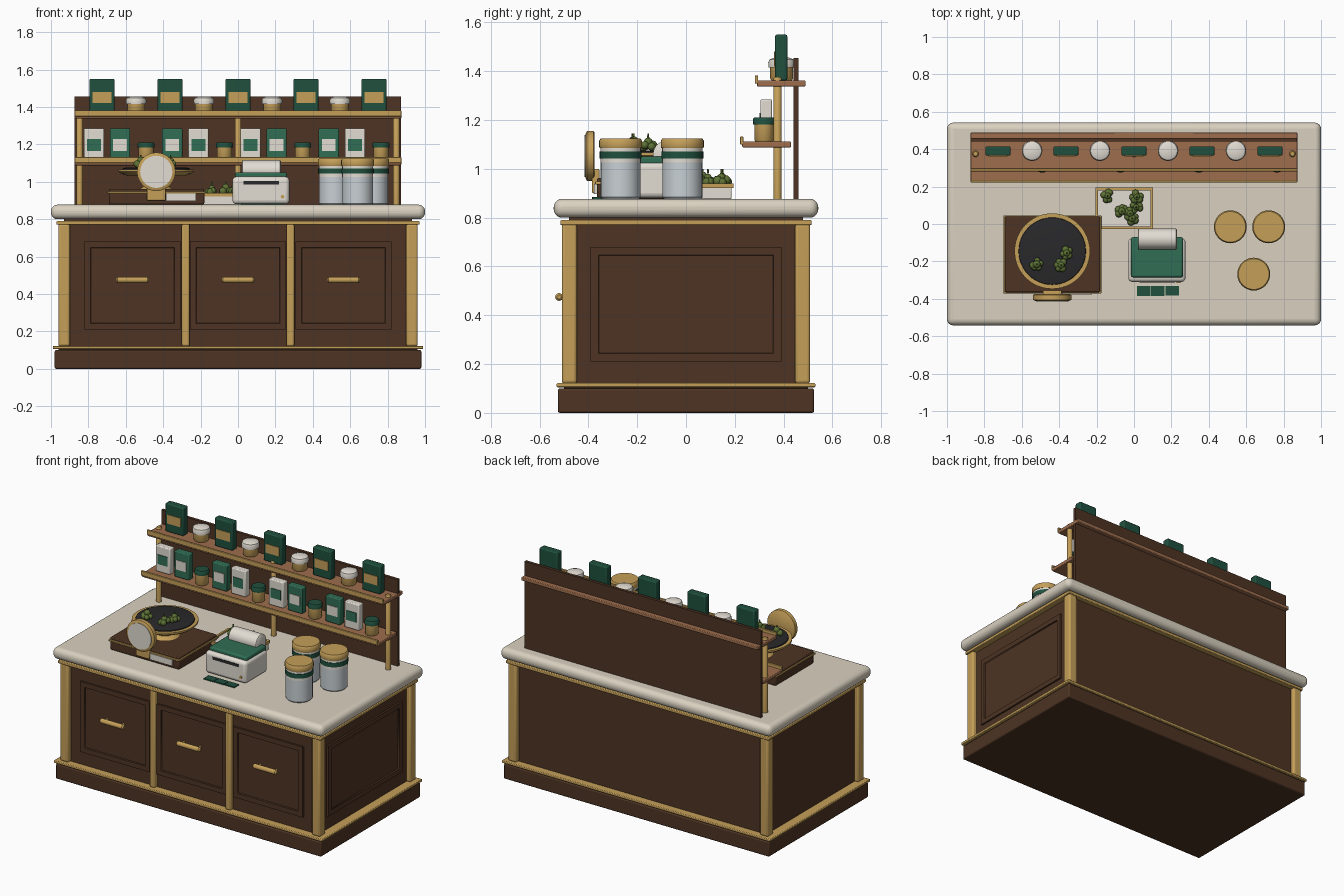
import bpy, bmesh, math, random
from mathutils import Vector

if "Cube" in bpy.data.objects:
    bpy.data.objects.remove(bpy.data.objects["Cube"])

random.seed(4)


def mat(name, r, g, b):
    m = bpy.data.materials.new(name)
    m.diffuse_color = (r, g, b, 1)
    m.use_nodes = True
    m.node_tree.nodes["Principled BSDF"].inputs["Base Color"].default_value = m.diffuse_color
    return m


BROWN = mat("dark walnut", 0.075, 0.034, 0.017)
GOLD = mat("brass", 0.56, 0.35, 0.10)
CREAM = mat("cream stone", 0.70, 0.64, 0.53)
DGREEN = mat("deep green", 0.014, 0.080, 0.048)
GREEN = mat("mid green", 0.030, 0.155, 0.090)
WOOD = mat("light wood", 0.34, 0.155, 0.075)
BLACK = mat("charcoal", 0.022, 0.022, 0.024)
SILVER = mat("pale silver", 0.58, 0.63, 0.66)
LEAF = mat("leaf green", 0.11, 0.17, 0.035)
WHITE = mat("warm white", 0.76, 0.72, 0.65)


def finish(bm, name, m, bevel=0, segs=2):
    me = bpy.data.meshes.new(name)
    bmesh.ops.recalc_face_normals(bm, faces=bm.faces)
    bm.to_mesh(me)
    bm.free()
    ob = bpy.data.objects.new(name, me)
    bpy.context.collection.objects.link(ob)
    me.materials.append(m)
    if bevel:
        b = ob.modifiers.new("bevel", 'BEVEL')
        b.width, b.segments = bevel, segs
    bpy.ops.object.select_all(action='DESELECT')
    ob.select_set(True)
    bpy.context.view_layer.objects.active = ob
    bpy.ops.object.shade_smooth_by_angle(angle=math.radians(40))
    return ob


def box(name, x0, x1, y0, y1, z0, z1, m, bevel=0, segs=2):
    bm = bmesh.new()
    bmesh.ops.create_cube(bm, size=1)
    for v in bm.verts:
        v.co = ((x0 + x1) / 2 + v.co.x * (x1 - x0), (y0 + y1) / 2 + v.co.y * (y1 - y0),
                (z0 + z1) / 2 + v.co.z * (z1 - z0))
    return finish(bm, name, m, bevel, segs)


def lathe(name, profile, loc, m, axis='Z', n=32):
    """Revolve (radius, height) points around an axis; ends are capped."""
    bm = bmesh.new()
    rings = []
    for r, h in profile:
        ring = []
        for i in range(n):
            a = 2 * math.pi * i / n
            c, s = r * math.cos(a), r * math.sin(a)
            p = {'Z': (c, s, h), 'Y': (c, h, s), 'X': (h, c, s)}[axis]
            ring.append(bm.verts.new(Vector(p) + Vector(loc)))
        rings.append(ring)
    for a, b in zip(rings, rings[1:]):
        for i in range(n):
            bm.faces.new((a[i], a[(i + 1) % n], b[(i + 1) % n], b[i]))
    bm.faces.new(rings[0])
    bm.faces.new(rings[-1])
    return finish(bm, name, m)


def recessed_panel(name, x0, x1, y0, y1, z0, z1, normal):
    """Slab whose outer face has an inset, recessed field."""
    ob = box(name, x0, x1, y0, y1, z0, z1, BROWN)
    bm = bmesh.new()
    bm.from_mesh(ob.data)
    f = max(bm.faces, key=lambda f: f.normal.dot(Vector(normal)))
    bmesh.ops.inset_region(bm, faces=[f], thickness=0.046)
    bmesh.ops.inset_region(bm, faces=[f], thickness=0.004, depth=-0.008)
    bm.to_mesh(ob.data)
    bm.free()


# Cabinet
box("plinth", -.98, .98, -.525, .525, 0, .10, BROWN, .008)
box("base_trim", -.99, .99, -.53, .53, .105, .122, GOLD, .004)
box("plinth_core", -.96, .96, -.50, .50, .09, .11, BROWN)
box("cabinet_body", -.93, .93, -.48, .48, .12, .80, BROWN)
box("top_trim", -.97, .97, -.515, .515, .77, .79, GOLD, .004)
box("countertop", -1, 1, -.542, .542, .80, .877, CREAM, .034, 5)
for sx in (-1, 1):
    for sy in (-1, 1):
        x, y = sx * .93, sy * .478
        box("corner_post", x - .031, x + .031, y - .031, y + .031, .12, .775, GOLD, .012, 3)
    box("front_divider", sx * .28 - .021, sx * .28 + .021, -.508, -.47, .12, .775, GOLD, .01, 3)

# Drawers with bar handles, and the right side panel
for x in (-.565, 0, .565):
    recessed_panel("drawer_front", x - .257, x + .257, -.492, -.475, .21, .68, (0, -1, 0))
    lathe("drawer_handle", [(.009, -.088), (.016, -.08), (.016, .08), (.009, .088)],
          (x, -.52, .475), GOLD, 'X', 16)
    for s in (-.06, .06):
        lathe("handle_peg", [(.008, -.52), (.008, -.475)], (x + s, 0, .475), GOLD, 'Y', 10)
recessed_panel("side_panel", .925, .942, -.392, .392, .21, .68, (1, 0, 0))

# Shelf unit
box("shelf_back", -.875, .872, .44, .46, .877, 1.455, BROWN)
for name, y, z in (("lower_shelf", .23, 1.088), ("upper_shelf", .29, 1.338)):
    box(name, -.873, .873, y, y + .2, z, z + .024, WOOD, .004)
    box(name + "_lip", -.873, .873, y - .008, y + .006, z + .012, z + .044, GOLD, .003)
for x in (-.847, 0, .847):
    lathe("shelf_post", [(.017, .877), (.017, 1.37), (.012, 1.376)], (x, .375, 0), GOLD, n=16)

# Upper shelf: tall cartons and lidded jars
for i in range(5):
    x = (i - 2) * .3635
    box("tall_carton", x - .067, x + .067, .365, .415, 1.362, 1.55, DGREEN, .007)
    box("carton_label", x - .05, x + .05, .361, .367, 1.42, 1.48, GOLD)
for x in (-.545, -.182, .182, .545):
    lathe("shelf_jar", [(.042, 1.362), (.047, 1.37), (.047, 1.425)], (x, .392, 0), GOLD)
    lathe("shelf_jar_lid", [(.054, 1.415), (.055, 1.435), (.050, 1.448), (.03, 1.456)],
          (x, .392, 0), WHITE)

# Lower shelf: small packets and jars
for i, kind in enumerate("WGJGWJWGJGWJ"):
    x = -.77 + i * .1395
    if kind == "J":
        lathe("small_jar", [(.036, 1.112), (.04, 1.118), (.04, 1.188)], (x, .32, 0), GOLD)
        lathe("small_jar_lid", [(.045, 1.182), (.045, 1.205), (.04, 1.211)], (x, .32, 0), DGREEN)
    else:
        a, b = (WHITE, GREEN) if kind == "W" else (GREEN, WHITE)
        box("packet", x - .054, x + .054, .305, .352, 1.112, 1.285, a, .006)
        box("packet_label", x - .037, x + .037, .301, .307, 1.165, 1.228, b)

# Canisters
for x, y in ((.515, -.015), (.72, -.015), (.64, -.268)):
    lathe("canister", [(.076, .877), (.082, .884), (.082, 1.03)], (x, y, 0), SILVER)
    lathe("canister_neck", [(.083, 1.025), (.083, 1.088)], (x, y, 0), WHITE)
    lathe("canister_band", [(.086, 1.043), (.086, 1.072)], (x, y, 0), DGREEN)
    lathe("canister_lid", [(.086, 1.085), (.088, 1.09), (.088, 1.115), (.082, 1.124)],
          (x, y, 0), GOLD)

# Weighing scale
sx, sy = -.437, -.145
box("scale_base", -.69, -.18, -.365, .04, .877, .945, BROWN, .01)
box("scale_trim", -.697, -.175, -.372, .046, .936, .948, GOLD, .003)
box("scale_top", -.69, -.182, -.365, .04, .94, .962, BROWN, .006)
box("scale_plate", -.385, -.225, -.376, -.362, .897, .938, WHITE)
lathe("scale_stem", [(.09, .96), (.06, .98), (.06, 1.04)], (sx, sy, 0), GOLD)
lathe("scale_pan", [(.15, 1.03), (.19, 1.045), (.202, 1.055), (.202, 1.066), (.18, 1.066)],
      (sx, sy, 0), GOLD, n=48)
lathe("pan_surface", [(.182, 1.06), (.178, 1.072), (.165, 1.075)], (sx, sy, 0), BLACK, n=48)
lathe("dial_case", [(.097, -.375), (.103, -.38), (.103, -.405), (.092, -.411)],
      (sx, 0, 1.053), GOLD, 'Y')
lathe("dial_face", [(.086, -.405), (.086, -.415)], (sx, 0, 1.053), WHITE, 'Y')
box("dial_bracket", sx - .05, sx + .05, -.385, -.355, .90, 1.0, GOLD, .005)

# Tray
box("tray", -.2, .095, -.02, .187, .877, .93, WHITE, .004)
for y in (-.02, .187):
    box("tray_rim", -.207, .102, y - .007, y + .007, .922, .94, GOLD)
for x in (-.2, .095):
    box("tray_rim", x - .007, x + .007, -.02, .187, .922, .94, GOLD)


# Leafy buds: clustered faceted blobs with a tiny stalk
def bud(x, y, z):
    bm = bmesh.new()
    for i in range(6):
        a = i * 2 * math.pi / 5 + random.random()
        d, h = (.02, .02) if i < 5 else (0, .038)
        res = bmesh.ops.create_icosphere(bm, subdivisions=2, radius=random.uniform(.016, .021))
        bmesh.ops.translate(bm, verts=res["verts"], vec=(
            x + d * math.cos(a), y + d * math.sin(a), z + h + random.uniform(-.004, .006)))
    res = bmesh.ops.create_cone(bm, segments=6, radius1=.005, radius2=.003, depth=.02, cap_ends=True)
    bmesh.ops.translate(bm, verts=res["verts"], vec=(x, y, z + .062))
    finish(bm, "leafy_bud", LEAF)


for x, y in ((-.52, -.215), (-.36, -.155), (-.39, -.22)):
    bud(x, y, 1.072)
for x, y in ((-.14, .15), (.015, .145), (.012, .09), (-.02, .055), (-.065, .068), (-.01, .03)):
    bud(x, y, .928)

# Label printer with paper roll and printed cards
box("printer_body", -.03, .275, -.31, -.075, .88, 1.027, WHITE, .022, 4)
box("printer_lid", -.015, .262, -.285, -.07, 1.015, 1.05, GREEN, .01)
box("printer_slot", .03, .22, -.313, -.305, .985, 1.003, BLACK)
lathe("printer_button", [(.01, -.316), (.01, -.305)], (.238, 0, .92), GOLD, 'Y', 12)
lathe("paper_roll", [(.05, -.104), (.055, -.1), (.055, .1), (.05, .104)],
      (.125, -.08, 1.06), WHITE, 'X')
for i in range(3):
    x = .052 + i * .076
    box("printed_card", x - .036, x + .036, -.386 + .002 * i, -.332, .876, .884, DGREEN)
